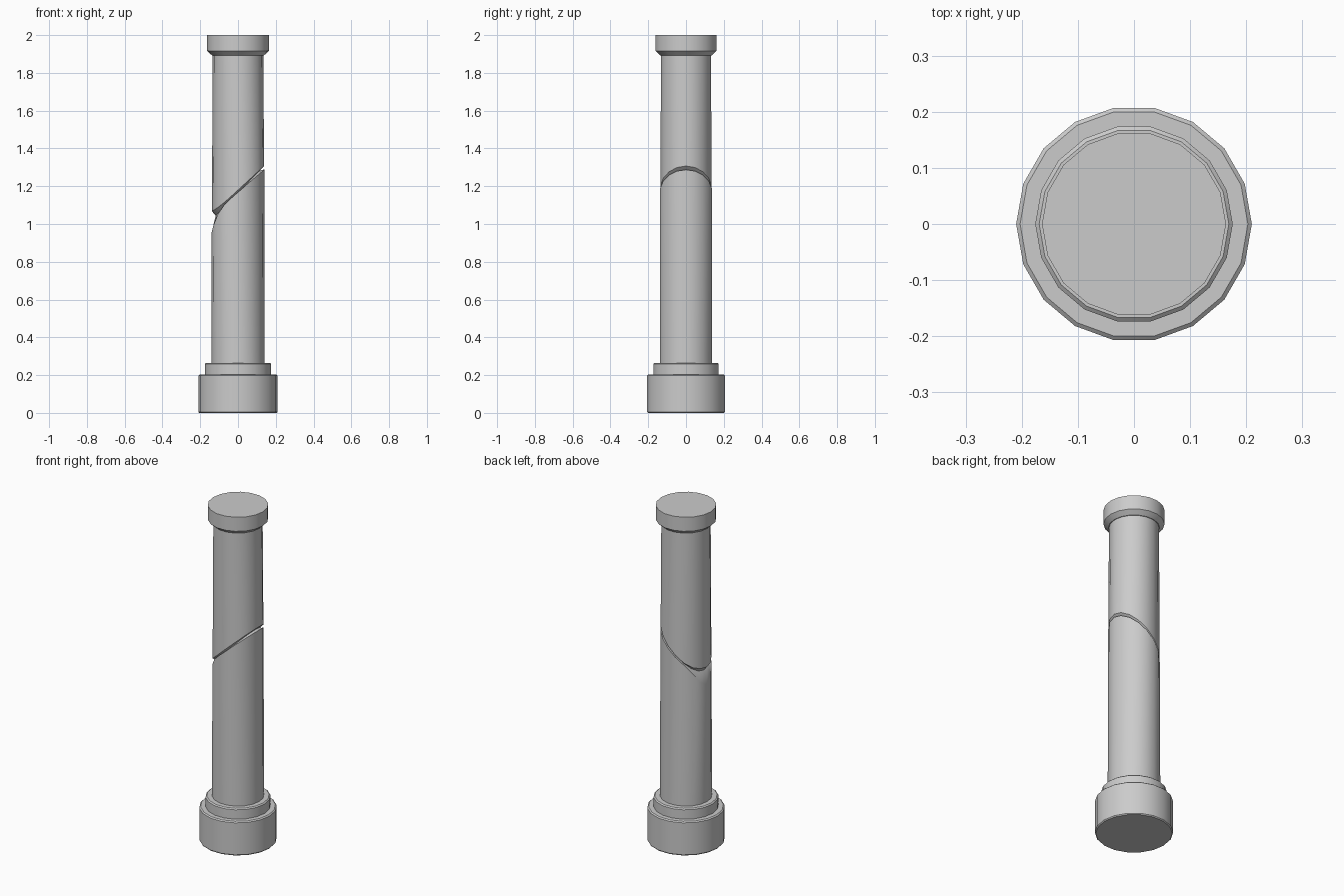
import bpy, bmesh, math

if "Cube" in bpy.data.objects:
    bpy.data.objects.remove(bpy.data.objects["Cube"])

SIDES = 18


def loft(name, rings):
    """Skin (radius, height) rings; height may be a function of (x, cos)."""
    bm = bmesh.new()
    loops = []
    for r, h in rings:
        loop = []
        for i in range(SIDES):
            a = 2 * math.pi * i / SIDES
            c = math.cos(a)
            z = h(r * c, c) if callable(h) else h
            loop.append(bm.verts.new((r * c, r * math.sin(a), z)))
        loops.append(loop)
    for low, high in zip(loops, loops[1:]):
        for i in range(SIDES):
            j = (i + 1) % SIDES
            bm.faces.new((low[i], low[j], high[j], high[i]))
    bm.faces.new(loops[0][::-1])
    bm.faces.new(loops[-1])
    bmesh.ops.recalc_face_normals(bm, faces=bm.faces[:])
    mesh = bpy.data.meshes.new(name)
    bm.to_mesh(mesh)
    bm.free()
    obj = bpy.data.objects.new(name, mesh)
    bpy.context.collection.objects.link(obj)
    bpy.ops.object.select_all(action='DESELECT')
    obj.select_set(True)
    bpy.context.view_layer.objects.active = obj
    bpy.ops.object.shade_smooth_by_angle(angle=math.radians(30))
    return obj


# Slanted fracture: recessed seam and the chipped rims on either side
def seam(x, c):
    return 1.165 + 1.03 * x


def lower_rim(x, c):
    return 1.168 + 0.86 * x - 0.09 * max(0, -c) ** 5


def upper_rim(x, c):
    return 1.18 + 0.92 * x + 0.015 * max(0, -c) ** 4


# Plinth and collar with softened edges
loft("plinth", [(0.205, 0), (0.21, 0.006), (0.21, 0.197), (0.203, 0.203)])
loft("collar", [(0.176, 0.2), (0.176, 0.259), (0.169, 0.265)])

# Two halves of the cracked shaft
loft("lower_shaft", [(0.141, 0.26), (0.139, lower_rim), (0.118, seam)])
loft("upper_shaft", [(0.118, seam), (0.138, upper_rim), (0.134, 1.9)])

# Flared capital
loft("capital", [(0.138, 1.893), (0.164, 1.916), (0.164, 2.0)])
